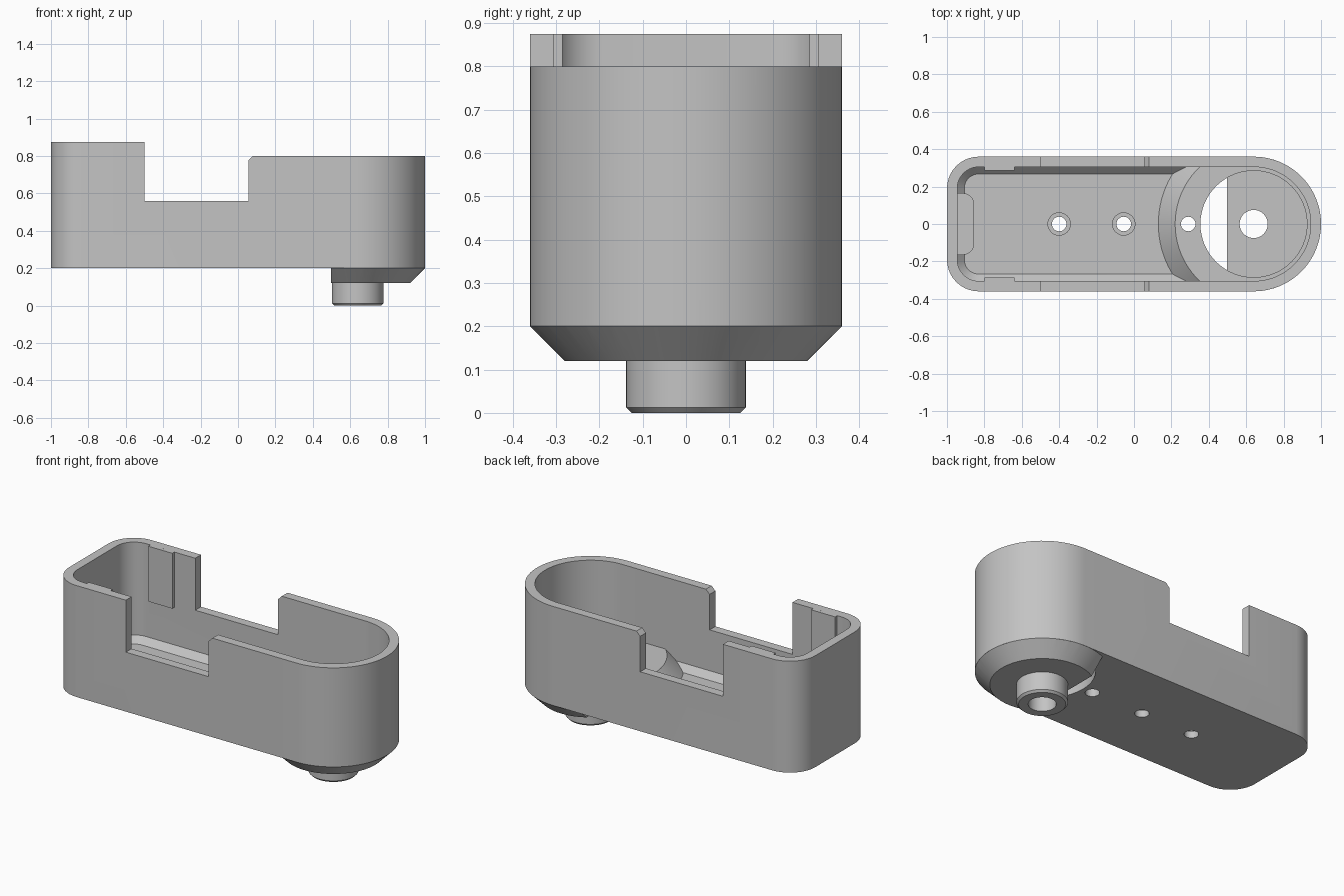
import bpy
import bmesh
from math import sin, cos, pi, radians

cube = bpy.data.objects.get("Cube")
if cube:
    bpy.data.objects.remove(cube, do_unlink=True)

grey = bpy.data.materials.new("plain grey")
grey.use_nodes = True
COLOUR = (0.55, 0.55, 0.55, 1)
grey.diffuse_color = COLOUR
grey.node_tree.nodes["Principled BSDF"].inputs["Base Color"].default_value = COLOUR

PIVOT = 0.64        # centre of the rounded end
HALF = 0.36         # half width of the body
WALL = 0.055
FLOOR, CHAMFER, PLATFORM = 0.275, 0.0375, 0.365


def loft(name, rings):
    """Closed solid through rings of equal point count."""
    bm = bmesh.new()
    loops = [[bm.verts.new(p) for p in ring] for ring in rings]
    n = len(loops[0])
    for a, b in zip(loops, loops[1:]):
        for i in range(n):
            j = (i + 1) % n
            bm.faces.new((a[i], a[j], b[j], b[i]))
    bm.faces.new(loops[0][::-1])
    bm.faces.new(loops[-1])
    bmesh.ops.recalc_face_normals(bm, faces=bm.faces)
    mesh = bpy.data.meshes.new(name)
    bm.to_mesh(mesh)
    bm.free()
    mesh.materials.append(grey)
    obj = bpy.data.objects.new(name, mesh)
    bpy.context.collection.objects.link(obj)
    return obj


def arc(cx, cy, r, start, end, n):
    steps = [radians(start + (end - start) * i / n) for i in range(n + 1)]
    return [(cx + r * cos(t), cy + r * sin(t)) for t in steps]


def outline(inset, z):
    """Plan of the body: round right end, rounded left corners."""
    w, r = HALF - inset, 0.17 - inset
    cx, cy = -1 + inset + r, w - r
    pts = arc(PIVOT, 0, w, -90, 90, 48)
    pts += arc(cx, cy, r, 90, 180, 10) + arc(cx, -cy, r, 180, 270, 10)
    return [(x, y, z) for x, y in pts]


def turned(name, profile, x=PIVOT, n=64):
    """Solid of revolution about a vertical axis from (radius, z) pairs."""
    return loft(name, [[(x + r * cos(2 * pi * i / n), r * sin(2 * pi * i / n), z)
                        for i in range(n)] for r, z in profile])


def box(name, x0, x1, y0, y1, z0, z1):
    return loft(name, [[(x0, y0, z), (x1, y0, z), (x1, y1, z), (x0, y1, z)]
                       for z in (z0, z1)])


def combine(target, tool, operation):
    tool.hide_render = True
    mod = target.modifiers.new(operation, "BOOLEAN")
    mod.operation, mod.solver, mod.object = operation, "EXACT", tool
    bpy.context.view_layer.objects.active = target
    bpy.ops.object.modifier_apply(modifier=mod.name)
    bpy.data.objects.remove(tool, do_unlink=True)


# Outer shell and its chamfered cavity
housing = loft("housing", [outline(0, 0.2), outline(0, 0.875)])
combine(housing, loft("cavity", [
    outline(WALL + CHAMFER, FLOOR), outline(WALL, FLOOR + CHAMFER),
    outline(WALL, 1.1)]), "DIFFERENCE")

# Side notches and the lower rim on the right
step = [(-0.5, 1.2), (-0.5, 0.56), (0.055, 0.56), (0.055, 0.775),
        (0.08, 0.8), (1.2, 0.8), (1.2, 1.2)]
combine(housing, loft("rim_cut", [[(x, y, z) for x, z in step]
                                  for y in (-0.6, 0.6)]), "DIFFERENCE")

# Raised platform with a sloping curved front
platform = turned("platform", [(0.535, 0.25), (0.42, PLATFORM)], n=96)
combine(platform, loft("platform_limit", [outline(0.03, 0.22), outline(0.03, 0.5)]),
        "INTERSECT")
combine(housing, platform, "UNION")

# Tapered base below the round end, sliced flat on its inner side
base = turned("base", [(0.28, 0.12), (HALF, 0.2), (0.34, 0.22)])
combine(base, box("base_slice", 0, 0.497, -0.6, 0.6, 0, 0.5), "DIFFERENCE")
combine(housing, base, "UNION")

# Round well, which opens through the floor beside the base
combine(housing, turned("well", [(0.285, 0.193), (0.285, 0.6)]), "DIFFERENCE")

# Hollow pivot boss
combine(housing, turned("boss", [(0.126, 0), (0.138, 0.012), (0.138, 0.15)]), "UNION")
combine(housing, turned("boss_bore", [(0.075, -0.1), (0.075, 0.4)]), "DIFFERENCE")

# Screw holes, two of them counterbored
for x in (-0.4, -0.055, 0.29):
    profile = [(0.039, 0.1), (0.039, 0.5)]
    if x < 0:
        profile = [(0.039, 0.1), (0.039, 0.24), (0.06, 0.24), (0.06, 0.5)]
    combine(housing, turned("screw_hole", profile, x, 32), "DIFFERENCE")

# Guide pads inside the side walls
for side in (-1, 1):
    ya, yb = sorted((side * 0.285, side * 0.32))
    combine(housing, box("guide_pad", -0.8, -0.64, ya, yb, 0.54, 0.8749), "UNION")

# Rounded rest against the end wall
rest = arc(-0.915, 0.105, 0.06, 90, 0, 8)
rest = [(-0.96, 0.165)] + rest + [(x, -y) for x, y in rest[::-1]] + [(-0.96, -0.165)]
combine(housing, loft("end_rest", [[(x, y, z) for x, y in rest]
                                   for z in (0.25, 0.345)]), "UNION")

bpy.ops.object.select_all(action="DESELECT")
housing.select_set(True)
bpy.context.view_layer.objects.active = housing
bpy.ops.object.shade_smooth_by_angle(angle=radians(25))
